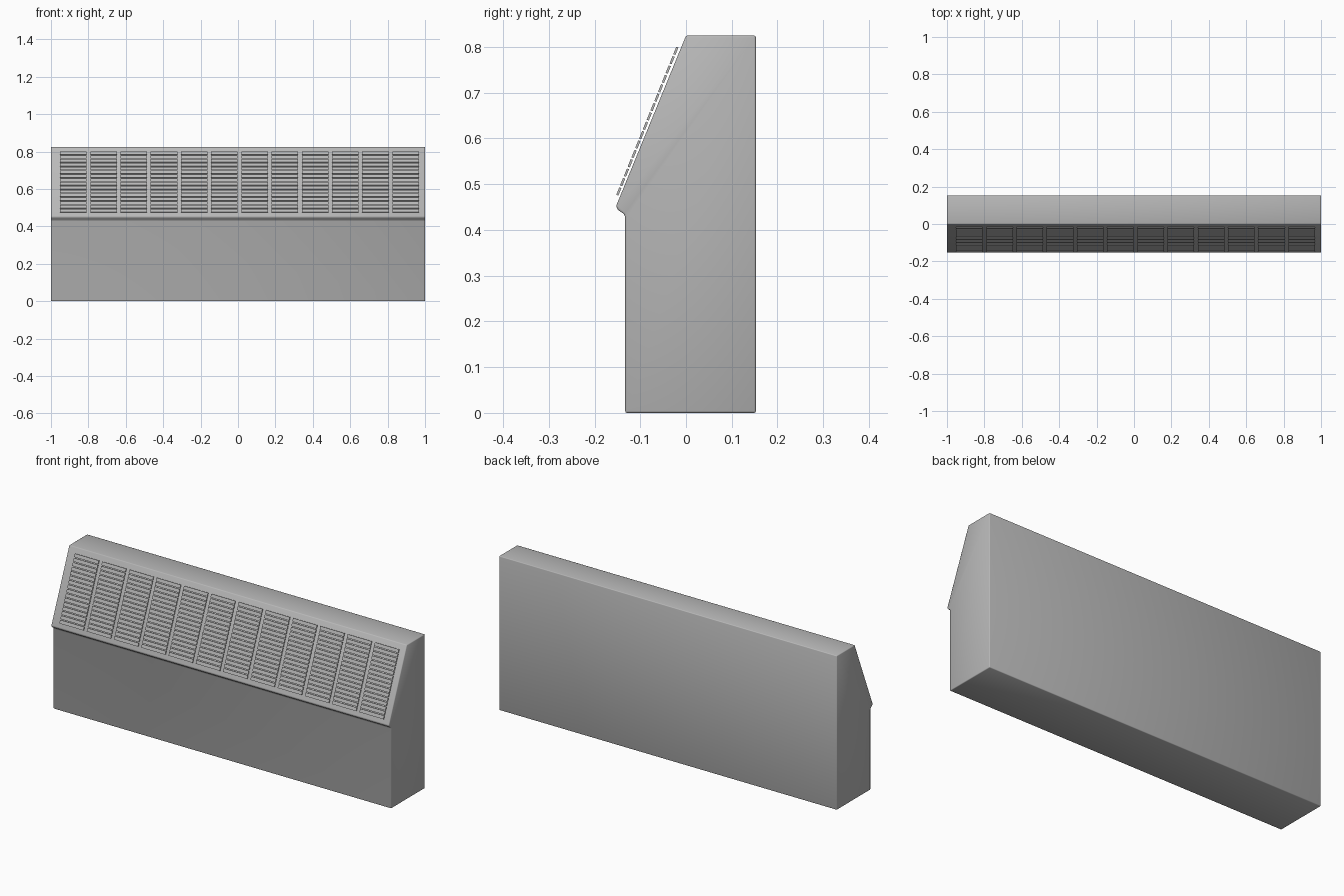
import bpy, bmesh, math
from mathutils import Vector, Matrix

cube = bpy.data.objects.get("Cube")
if cube:
    bpy.data.objects.remove(cube, do_unlink=True)

# One painted-metal grey for the whole unit
grey = bpy.data.materials.new("painted grey")
grey.use_nodes = True
grey.diffuse_color = (0.48, 0.48, 0.48, 1)
grey.node_tree.nodes["Principled BSDF"].inputs["Base Color"].default_value = grey.diffuse_color


def add_object(name, bm):
    bmesh.ops.recalc_face_normals(bm, faces=bm.faces)
    mesh = bpy.data.meshes.new(name)
    bm.to_mesh(mesh)
    bm.free()
    mesh.materials.append(grey)
    ob = bpy.data.objects.new(name, mesh)
    bpy.context.collection.objects.link(ob)
    return ob


# Cabinet: side profile with a sloping front and a rounded lip, extruded along x
profile = [(0.153, 0), (0.153, 0.825), (0, 0.825), (-0.153, 0.452),
           (-0.148, 0.443), (-0.136, 0.435), (-0.133, 0.428), (-0.133, 0)]
bm = bmesh.new()
face = bm.faces.new([bm.verts.new((-1, y, z)) for y, z in profile])
ext = bmesh.ops.extrude_face_region(bm, geom=[face])
bmesh.ops.translate(bm, vec=(2, 0, 0),
                    verts=[g for g in ext["geom"] if isinstance(g, bmesh.types.BMVert)])
for f in bm.faces:
    f.smooth = True
cabinet = add_object("cabinet", bm)
bevel = cabinet.modifiers.new("soft edges", "BEVEL")
bevel.width = 0.004
bevel.segments = 2
bevel.limit_method = "ANGLE"
bevel.angle_limit = math.radians(50)

# Louvre panels: columns of thin slats floating just off the slope
COLUMNS, ROWS = 12, 16
bottom = Vector((0, -0.151, 0.474))
top = Vector((0, -0.018, 0.802))
slope = top - bottom
tilt = Matrix.Rotation(-math.atan2(slope.y, slope.z), 4, "X")
pitch = slope.length / ROWS
size = Matrix.Diagonal((0.142, 0.005, pitch * 0.8, 1))
for c in range(COLUMNS):
    bm = bmesh.new()
    for r in range(ROWS):
        centre = bottom + slope * ((r + 0.5) / ROWS)
        centre.x = -0.88 + c * 0.1615
        bmesh.ops.create_cube(bm, size=1,
                              matrix=Matrix.Translation(centre) @ tilt @ size)
    add_object(f"louvre_panel_{c + 1}", bm)
